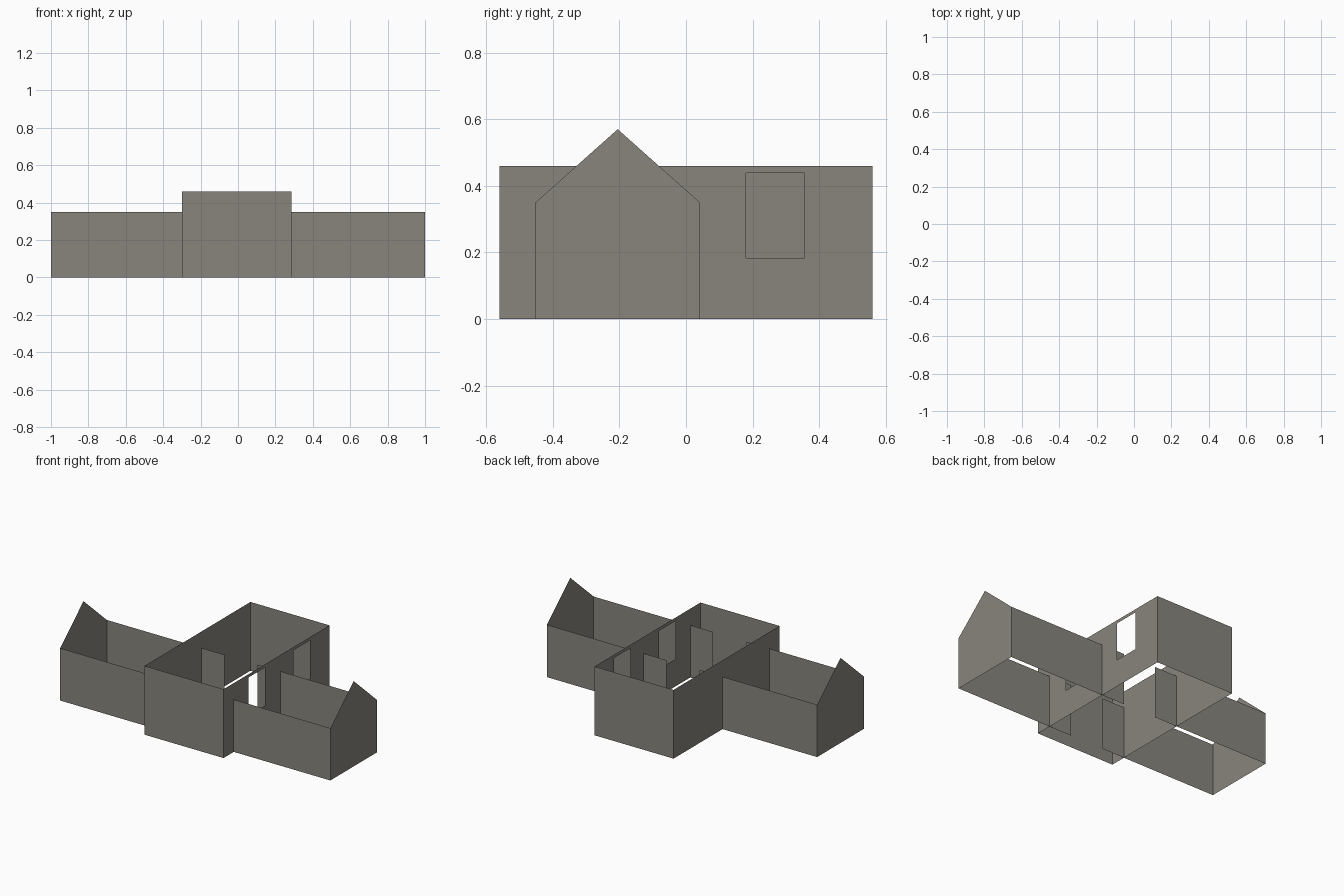
import bpy

if "Cube" in bpy.data.objects:
    bpy.data.objects.remove(bpy.data.objects["Cube"])

stone = bpy.data.materials.new("warm_grey_stone")
stone.diffuse_color = (0.25, 0.235, 0.208, 1)
stone.use_nodes = True
stone.node_tree.nodes["Principled BSDF"].inputs["Base Color"].default_value = stone.diffuse_color


def make(name, polys):
    """Single-sided sheet object from a list of polygons (corner lists)."""
    verts, faces, index = [], [], {}
    for poly in polys:
        face = []
        for p in poly:
            if p not in index:
                index[p] = len(verts)
                verts.append(p)
            face.append(index[p])
        faces.append(face)
    mesh = bpy.data.meshes.new(name)
    mesh.from_pydata(verts, [], faces)
    mesh.materials.append(stone)
    ob = bpy.data.objects.new(name, mesh)
    bpy.context.collection.objects.link(ob)
    return ob


def wall(a, b, h):
    """Upright wall over the ground line a-b."""
    return [(*a, 0), (*b, 0), (*b, h), (*a, h)]


# Main hall: four thin walls, open at top and bottom
X0, X1, Y, H = -0.30, 0.285, 0.56, 0.46
make("hall_walls", [
    wall((X0, -Y), (X1, -Y), H),
    wall((X1, Y), (X0, Y), H),
    wall((X0, Y), (X0, -Y), H),
])

# Right hall wall with two window openings
SILL, HEAD = 0.183, 0.438
ys = [-Y, -0.297, -0.124, 0.18, 0.355, Y]
zs = [0, SILL, HEAD, H]
cells = []
for i in range(5):
    for j in range(3):
        if j == 1 and i in (1, 3):      # opening
            continue
        a, b, c, d = ys[i], ys[i + 1], zs[j], zs[j + 1]
        cells.append([(X1, a, c), (X1, b, c), (X1, b, d), (X1, a, d)])
make("hall_window_wall", cells)

# Gabled wings: side walls run a little way into the hall, inner end open
Y0, Y1, EAVES, RIDGE = -0.452, 0.042, 0.35, 0.57


def wing(name, inner, outer):
    gable = [(outer, Y0, 0), (outer, Y1, 0), (outer, Y1, EAVES),
             (outer, (Y0 + Y1) / 2, RIDGE), (outer, Y0, EAVES)]
    lo, hi = min(inner, outer), max(inner, outer)
    if outer < inner:
        gable.reverse()
    make(name, [wall((lo, Y0), (hi, Y0), EAVES),
                wall((hi, Y1), (lo, Y1), EAVES), gable])


wing("left_wing", -0.13, -1.0)
wing("right_wing", 0.115, 1.0)
